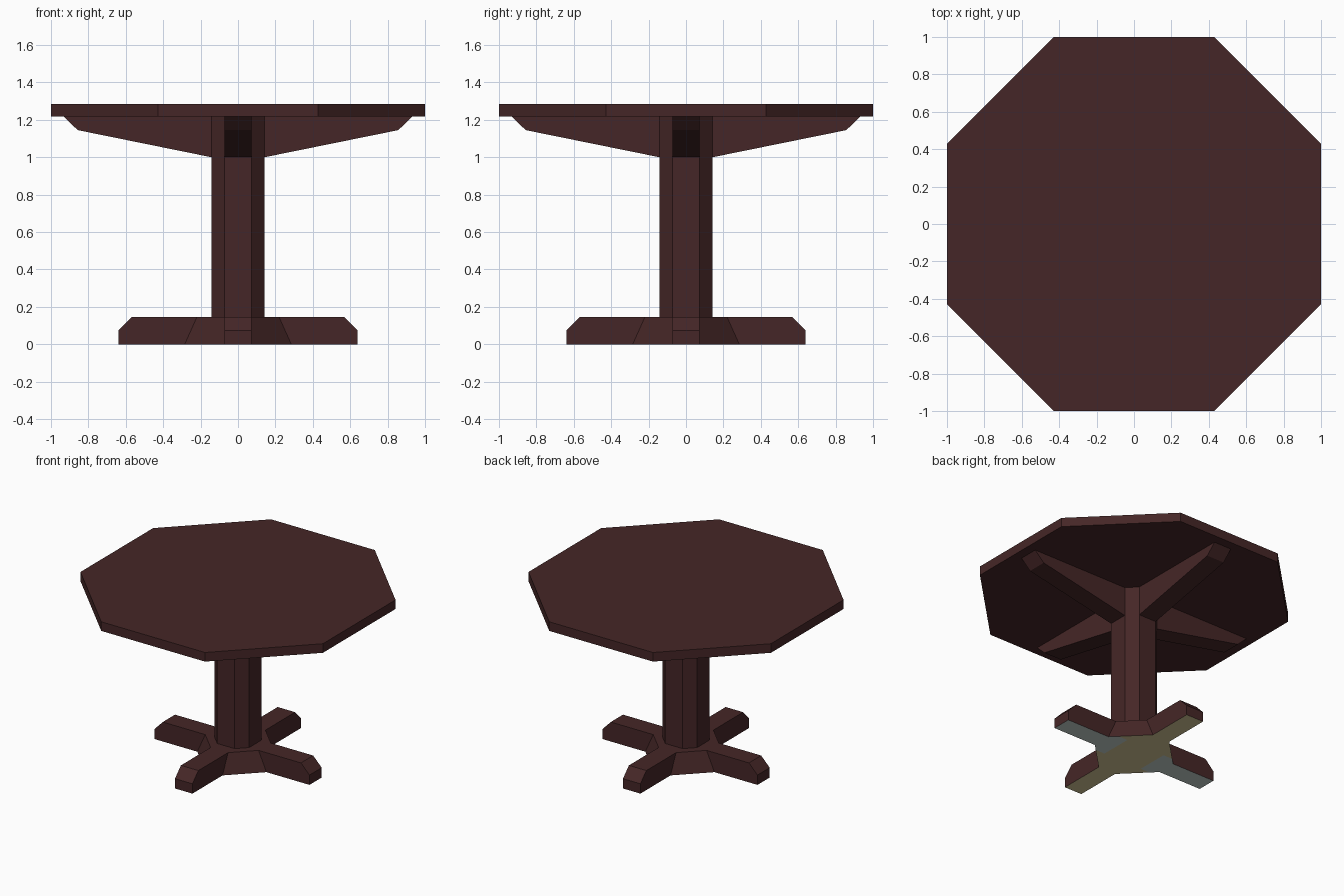
import bpy, bmesh, math
from mathutils import Matrix

if "Cube" in bpy.data.objects:
    bpy.data.objects.remove(bpy.data.objects["Cube"])


def material(name, rgb):
    m = bpy.data.materials.new(name)
    m.diffuse_color = (*rgb, 1)
    m.use_nodes = True
    m.node_tree.nodes["Principled BSDF"].inputs["Base Color"].default_value = m.diffuse_color
    return m


WOOD = material("dark_wood", (0.060, 0.0195, 0.020))
TAN = material("tan_underside", (0.66, 0.56, 0.30))
GREY = material("grey_underside", (0.55, 0.63, 0.60))


def finish(bm, name, mats=(WOOD,)):
    bmesh.ops.remove_doubles(bm, verts=bm.verts, dist=1e-4)
    bmesh.ops.recalc_face_normals(bm, faces=bm.faces)
    me = bpy.data.meshes.new(name)
    bm.to_mesh(me)
    bm.free()
    for m in mats:
        me.materials.append(m)
    ob = bpy.data.objects.new(name, me)
    bpy.context.collection.objects.link(ob)
    return ob


def octagon(bm, a, b, z):
    pts = [(a, -b), (a, b), (b, a), (-b, a), (-a, b), (-a, -b), (-b, -a), (b, -a)]
    return [bm.verts.new((x, y, z)) for x, y in pts]


def prism(bm, bottom, top, z0, z1):
    """Eight-sided block; bottom and top are (reach, half flat width)."""
    lo, hi = octagon(bm, *bottom, z0), octagon(bm, *top, z1)
    bm.faces.new(lo)
    bm.faces.new(hi)
    for i in range(8):
        j = (i + 1) % 8
        bm.faces.new((lo[i], lo[j], hi[j], hi[i]))


def four_arms(bm, profile, w):
    """Extrude an (r, z) profile to width 2w and repeat it in four directions."""
    n = len(profile)
    for k in range(4):
        rot = Matrix.Rotation(k * math.pi / 2, 4, 'Z')
        a, b = ([bm.verts.new((r, s * w, z)) for r, z in profile] for s in (-1, 1))
        bm.faces.new(a)
        bm.faces.new(b)
        for i in range(n - 1):  # inner end stays open against the post or hub
            bm.faces.new((a[i], a[i + 1], b[i + 1], b[i]))
        bmesh.ops.transform(bm, matrix=rot, verts=a + b)


def underside(bm):
    return [f for f in bm.faces if all(v.co.z < 0.001 for v in f.verts)]


# Table top
bm = bmesh.new()
prism(bm, (1, 0.428), (1, 0.428), 1.217, 1.285)
finish(bm, "table_top")

# Post
bm = bmesh.new()
prism(bm, (0.142, 0.072), (0.142, 0.072), 0.145, 1.217)
finish(bm, "post")

# Braces under the top
bm = bmesh.new()
four_arms(bm, [(0.142, 1.0), (0.857, 1.145), (0.932, 1.217), (0.142, 1.217)], 0.072)
finish(bm, "top_braces")

# Cross-shaped foot: sloped hub plus four chamfered feet
bm = bmesh.new()
prism(bm, (0.285, 0.072), (0.22, 0.072), 0, 0.145)
for f in list(bm.faces):  # drop hub walls hidden behind the feet
    c = f.calc_center_median()
    if len(f.verts) == 4 and min(abs(c.x), abs(c.y)) < 0.01:
        bm.faces.remove(f)
four_arms(bm, [(0.285, 0), (0.64, 0), (0.64, 0.073), (0.57, 0.145), (0.22, 0.145)], 0.072)

# Underside colours: grey along the side feet, tan elsewhere
for co, no in (((0.16, 0, 0), (1, 0, 0)), ((-0.16, 0, 0), (1, 0, 0)),
               ((0, 0.12, 0), (0, 1, 0)), ((0, -0.12, 0), (0, 1, 0))):
    faces = underside(bm)
    edges = {e for f in faces for e in f.edges}
    verts = {v for f in faces for v in f.verts}
    bmesh.ops.bisect_plane(bm, geom=list(verts) + list(edges) + faces, plane_co=co, plane_no=no)
for f in underside(bm):
    c = f.calc_center_median()
    f.material_index = 2 if abs(c.x) > 0.16 and abs(c.y) < 0.12 else 1
finish(bm, "cross_foot", (WOOD, TAN, GREY))
